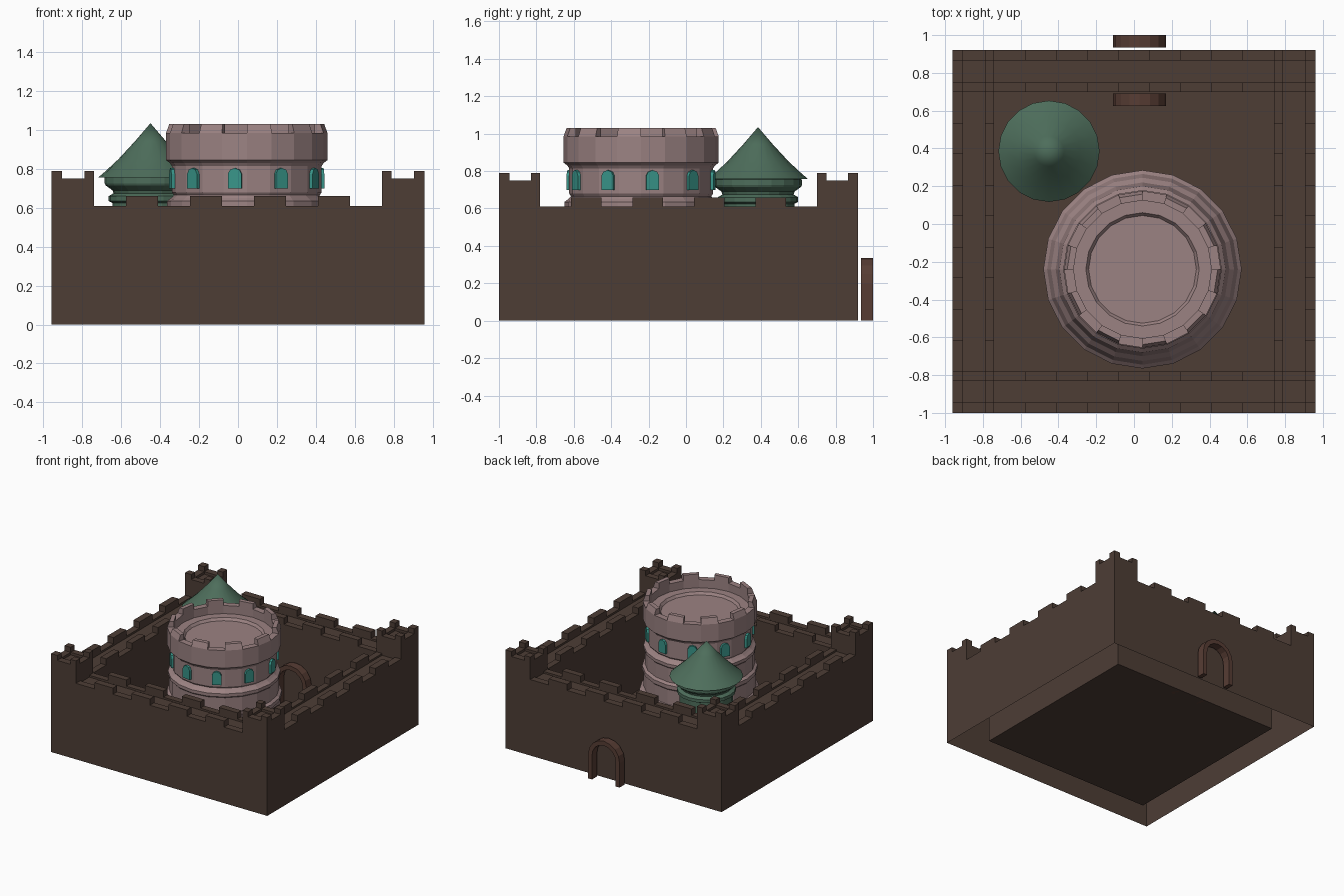
import bpy, bmesh, math
from math import sin, cos, pi, radians
from mathutils import Matrix, Vector

if "Cube" in bpy.data.objects:
    bpy.data.objects.remove(bpy.data.objects["Cube"])


def material(name, rgb):
    m = bpy.data.materials.new(name)
    m.diffuse_color = (*rgb, 1)
    m.use_nodes = True
    m.node_tree.nodes["Principled BSDF"].inputs["Base Color"].default_value = m.diffuse_color
    return m


STONE = material("dark_stone", (0.075, 0.047, 0.036))
ARCH = material("arch_brown", (0.095, 0.046, 0.034))
PINK = material("pink_stone", (0.33, 0.225, 0.225))
GREEN = material("green", (0.075, 0.155, 0.105))
TEAL = material("teal", (0.04, 0.30, 0.25))


def finish(name, bm, mat, loc=(0, 0, 0)):
    me = bpy.data.meshes.new(name)
    bm.to_mesh(me)
    bm.free()
    me.materials.append(mat)
    ob = bpy.data.objects.new(name, me)
    ob.location = loc
    bpy.context.collection.objects.link(ob)
    return ob


def lathe(profile, n=20):
    """Revolve (radius, z) points; returns the bmesh and its faces per band."""
    bm = bmesh.new()
    rings = []
    for r, z in profile:
        if r == 0:
            rings.append([bm.verts.new((0, 0, z))] * n)
        else:
            rings.append([bm.verts.new((r * cos(2 * pi * i / n), r * sin(2 * pi * i / n), z))
                          for i in range(n)])
    bands = []
    for a, b in zip(rings, rings[1:]):
        band = []
        for i in range(n):
            j = (i + 1) % n
            band.append(bm.faces.new(list(dict.fromkeys((a[i], a[j], b[j], b[i])))))
        bands.append(band)
    return bm, bands


# curtain wall: a stepped height grid, open underneath
edge = [-0.96, -0.905, -0.79]
span = [-0.74 + 1.48 * k / 9 for k in range(10)]
C = edge + span + [-v for v in reversed(edge)]
N = len(C) - 1


def height(i, j):
    if not (0 <= i < N and 0 <= j < N):
        return 0.0
    def side(k):
        return k if k < 3 else (N - 1 - k if k >= N - 3 else None)
    a, b = side(i), side(j)
    if a is not None and b is not None:          # corner turret
        if a == 1 and b == 1:
            return 0.73
        return 0.79 if a != 1 and b != 1 else 0.75
    if a is None and b is None:                  # courtyard floor
        return 0.0
    band, run = (a, j) if a is not None else (b, i)
    if band == 1:                                # walkway
        return 0.595
    return 0.66 if (run - 3) % 2 else 0.61       # merlon or gap


bm = bmesh.new()
def quad(pts):
    bm.faces.new([bm.verts.new(p) for p in pts])

for i in range(N):
    for j in range(N):
        h = height(i, j)
        x0, x1, y0, y1 = C[i], C[i + 1], C[j], C[j + 1]
        quad([(x0, y0, h), (x1, y0, h), (x1, y1, h), (x0, y1, h)])
        sides = (((1, 0), (x1, y0), (x1, y1)), ((-1, 0), (x0, y1), (x0, y0)),
                 ((0, 1), (x1, y1), (x0, y1)), ((0, -1), (x0, y0), (x1, y0)))
        for (di, dj), p, q in sides:
            low = height(i + di, j + dj)
            if low < h:
                quad([(*p, low), (*q, low), (*q, h), (*p, h)])
bmesh.ops.remove_doubles(bm, verts=bm.verts[:], dist=0.0005)
finish("curtain_wall", bm, STONE, (0, -0.04, 0))

# round keep with crenellated crown and sunken roof
keep_loc = Vector((0.045, -0.24, 0))
bm, bands = lathe([
    (0.525, 0), (0.525, 0.05), (0.505, 0.07), (0.485, 0.14), (0.46, 0.17), (0.44, 0.28),
    (0.41, 0.31), (0.41, 0.43), (0.42, 0.44), (0.42, 0.47), (0.40, 0.485), (0.40, 0.60),
    (0.41, 0.61), (0.41, 0.635), (0.39, 0.65), (0.375, 0.665), (0.385, 0.68), (0.385, 0.815),
    (0.395, 0.83), (0.415, 0.845), (0.415, 0.985), (0.365, 0.985), (0.365, 0.92),
    (0.30, 0.92), (0.285, 0.90), (0, 0.90)])
merlons = bands[20][1::2]
res = bmesh.ops.extrude_face_region(bm, geom=merlons)
for v in res["geom"]:
    if isinstance(v, bmesh.types.BMVert):
        v.co.z = 1.03
        if v.co.xy.length > 0.39:
            v.co.x *= 0.96
            v.co.y *= 0.96
bmesh.ops.delete(bm, geom=[f for f in merlons if f.is_valid], context='FACES')
bmesh.ops.recalc_face_normals(bm, faces=bm.faces[:])
finish("keep", bm, PINK, keep_loc)

# arched windows around the keep
arch = [(-0.035, 0.70), (0.035, 0.70), (0.035, 0.775), (0.024, 0.796),
        (0, 0.805), (-0.024, 0.796), (-0.035, 0.775)]
for k in range(10):
    bm = bmesh.new()
    f = bm.faces.new([bm.verts.new((0.37, u, z)) for u, z in arch])
    res = bmesh.ops.extrude_face_region(bm, geom=[f])
    bmesh.ops.translate(bm, vec=(0.028, 0, 0),
                        verts=[v for v in res["geom"] if isinstance(v, bmesh.types.BMVert)])
    bmesh.ops.recalc_face_normals(bm, faces=bm.faces[:])
    bm.transform(Matrix.Rotation(radians(-99 + 36 * k), 4, 'Z'))
    finish(f"keep_window_{k + 1}", bm, TEAL, keep_loc)

# small turret with a smooth flared conical roof
turret_loc = (-0.45, 0.385, 0)
bm, _ = lathe([
    (0.235, 0), (0.235, 0.06), (0.215, 0.09), (0.195, 0.12), (0.195, 0.43), (0.215, 0.445),
    (0.215, 0.48), (0.195, 0.495), (0.195, 0.625), (0.215, 0.635), (0.215, 0.66),
    (0.19, 0.675), (0.195, 0.69), (0.23, 0.715), (0.235, 0.725), (0.235, 0.755), (0.20, 0.765)])
bmesh.ops.recalc_face_normals(bm, faces=bm.faces[:])
finish("turret", bm, GREEN, turret_loc)

bm, bands = lathe([(0, 0.757), (0.23, 0.757), (0.268, 0.757), (0.235, 0.785), (0.165, 0.85),
                   (0.08, 0.942), (0, 1.035)])
bmesh.ops.recalc_face_normals(bm, faces=bm.faces[:])
roof = finish("turret_roof", bm, GREEN, turret_loc)
bpy.context.view_layer.objects.active = roof
roof.select_set(True)
bpy.ops.object.shade_smooth_by_angle(angle=radians(40))

# gate arches on both faces of the back wall
def arch_line(r):
    return [(-r, 0)] + [(-r * cos(pi * k / 8), 0.195 + r * sin(pi * k / 8))
                        for k in range(9)] + [(r, 0)]

for name, y in (("outer_gate_arch", 0.935), ("inner_gate_arch", 0.625)):
    bm = bmesh.new()
    o = [bm.verts.new((x, 0, z)) for x, z in arch_line(0.14)]
    n = [bm.verts.new((x, 0, z)) for x, z in arch_line(0.105)]
    faces = [bm.faces.new((o[k], o[k + 1], n[k + 1], n[k])) for k in range(len(o) - 1)]
    res = bmesh.ops.extrude_face_region(bm, geom=faces)
    bmesh.ops.translate(bm, vec=(0, 0.065, 0),
                        verts=[v for v in res["geom"] if isinstance(v, bmesh.types.BMVert)])
    bmesh.ops.recalc_face_normals(bm, faces=bm.faces[:])
    finish(name, bm, ARCH, (0.03, y, 0))
